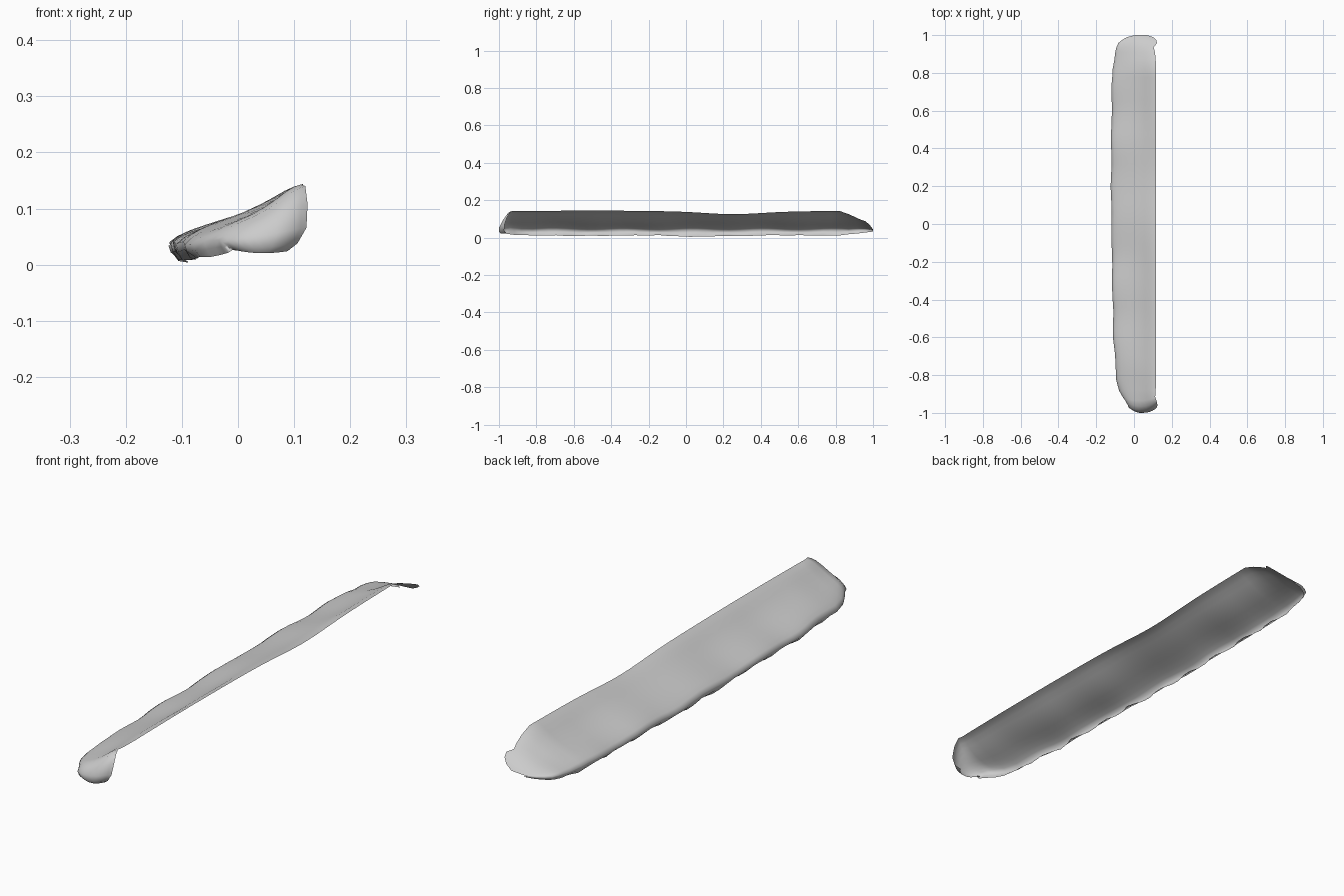
import bpy, bmesh, math, random

if "Cube" in bpy.data.objects:
    bpy.data.objects.remove(bpy.data.objects["Cube"])

random.seed(4)

# Cross-section: fraction across (right to left) and fraction of the drop
PROFILE = [(0, 0), (.07, .04), (.15, .12), (.25, .25), (.35, .37), (.5, .52),
           (.62, .61), (.74, .70), (.85, .79), (.94, .89), (1, 1)]

# Stations along the length: y, left x, right x, right z, left z, bottom z
front_end = [(-.990, -.010, .088, .024, .027, .025),
             (-1.00, -.022, .106, .038, .034, .026),
             (-.999, -.028, .122, .066, .040, .022),
             (-.985, -.034, .124, .108, .044, .020),
             (-.965, -.045, .120, .140, .044, .017),
             (-.935, -.060, .112, .143, .041, .014),
             (-.880, -.080, .115, .142, .037, .014)]
back_end = [(.870, -.104, .115, .125, .038, .018),
            (.910, -.099, .111, .107, .042, .021),
            (.935, -.093, .104, .095, .043, .024),
            (.958, -.083, .122, .088, .043, .027),
            (.975, -.062, .118, .074, .042, .029),
            (.990, -.035, .100, .058, .041, .031),
            (1.000, .005, .070, .042, .038, .032)]

middle = []
count = 40
for i in range(count):
    y = -.82 + 1.64 * i / (count - 1)
    taper = max(0, (-y - .6) / .25)
    left = -.112 - .009 * math.cos((y - .25) * 2.2) + .014 * taper
    left += .002 * math.sin(y * 24) + random.uniform(-.001, .001)
    high = .141 + .003 * math.cos((y + .5) * 4)
    high -= .013 * math.exp(-((y - .25) / .2) ** 2)
    low = .037 + .004 * math.sin(y * 17 + 1)
    bottom = .011 + .002 * math.sin(y * 9 + 3) + random.uniform(-.002, .002)
    bottom -= .007 * math.exp(-(y / .1) ** 2)
    middle.append((y, left, .116, high, low, bottom))

# Draped sheet, open on the right and underneath
bm = bmesh.new()
rows = []
for y, left, right, high, low, bottom in front_end + middle + back_end:
    row = []
    inside = max(0, 1 - max(0, abs(y) - .75) / .15)
    bow = .028 * min(1, max(0, (-y - .88) / .08))
    for across, drop in PROFILE:
        x = right + (left - right) * across
        z = high + (low - high) * drop
        z += .006 * inside * math.sin((y + .05) * 5.5) * math.sin(math.pi * across)
        # hanging rim at the front
        if y < -.985 and high < .06:
            z -= .005 * math.sin(math.pi * across)
        # rounded plan at the front
        back = bow * abs(2 * across - 1) ** 2.5
        row.append(bm.verts.new((x, y + back, z)))
    # rolled, scalloped lip along the left edge
    curl = .012 + inside * (.010 + .010 * math.sin(y * 37))
    row.append(bm.verts.new((left + .004, y + bow, low * .5 + bottom * .5)))
    row.append(bm.verts.new((left + curl, y + bow, bottom)))
    rows.append(row)
for a, b in zip(rows, rows[1:]):
    for j in range(len(a) - 1):
        bm.faces.new((a[j], a[j + 1], b[j + 1], b[j]))
bmesh.ops.recalc_face_normals(bm, faces=bm.faces)
if sum(f.normal.z * f.calc_area() for f in bm.faces) < 0:
    bmesh.ops.reverse_faces(bm, faces=bm.faces)

mesh = bpy.data.meshes.new("draped_cover")
bm.to_mesh(mesh)
bm.free()
cover = bpy.data.objects.new("draped_cover", mesh)
bpy.context.collection.objects.link(cover)
for p in mesh.polygons:
    p.use_smooth = True
